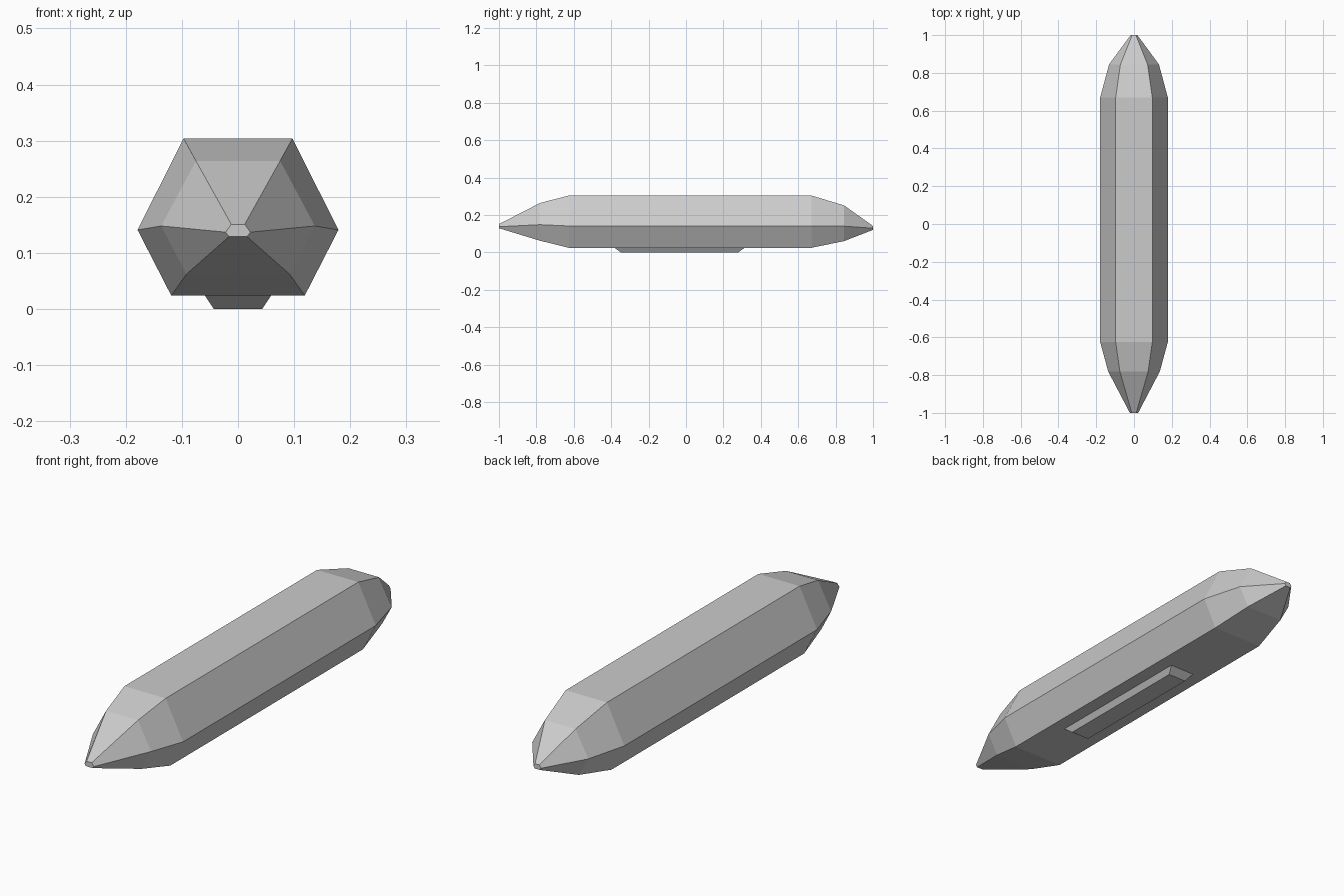
import bpy, bmesh

if "Cube" in bpy.data.objects:
    bpy.data.objects.remove(bpy.data.objects["Cube"])

grey = bpy.data.materials.new("hull grey")
grey.diffuse_color = (0.6, 0.6, 0.6, 1)
grey.use_nodes = True
grey.node_tree.nodes["Principled BSDF"].inputs["Base Color"].default_value = grey.diffuse_color


def loft(name, rings):
    """Skin a list of equal-length vertex rings and cap both ends."""
    bm = bmesh.new()
    loops = [[bm.verts.new(p) for p in ring] for ring in rings]
    n = len(loops[0])
    for a, b in zip(loops, loops[1:]):
        for i in range(n):
            j = (i + 1) % n
            bm.faces.new((a[i], a[j], b[j], b[i]))
    bm.faces.new(loops[0])
    bm.faces.new(loops[-1])
    bmesh.ops.recalc_face_normals(bm, faces=bm.faces)
    mesh = bpy.data.meshes.new(name)
    bm.to_mesh(mesh)
    bm.free()
    mesh.materials.append(grey)
    obj = bpy.data.objects.new(name, mesh)
    bpy.context.collection.objects.link(obj)
    return obj


def hexagon(y, top, mid, bottom):
    """Mirrored six-sided section from (half width, height) pairs."""
    right = [top, mid, bottom]
    return ([(x, y, z) for x, z in right] +
            [(-x, y, z) for x, z in reversed(right)])


# Airship hull: six-sided sections from nose to tail
main = ((0.097, 0.304), (0.179, 0.141), (0.119, 0.024))
loft("hull", [
    hexagon(-1.0, (0.012, 0.151), (0.022, 0.137), (0.016, 0.129)),
    hexagon(-0.78, (0.075, 0.264), (0.137, 0.148), (0.092, 0.062)),
    hexagon(-0.625, *main),
    hexagon(0.67, *main),
    hexagon(0.845, (0.072, 0.251), (0.132, 0.140), (0.088, 0.060)),
    hexagon(1.0, (0.010, 0.141), (0.018, 0.129), (0.012, 0.120)),
])


# Gondola: shallow tapered tray under the hull
def rectangle(w, y0, y1, z):
    return [(-w, y0, z), (w, y0, z), (w, y1, z), (-w, y1, z)]


loft("gondola", [
    rectangle(0.043, -0.35, 0.28, 0.0),
    rectangle(0.059, -0.382, 0.313, 0.024),
])
